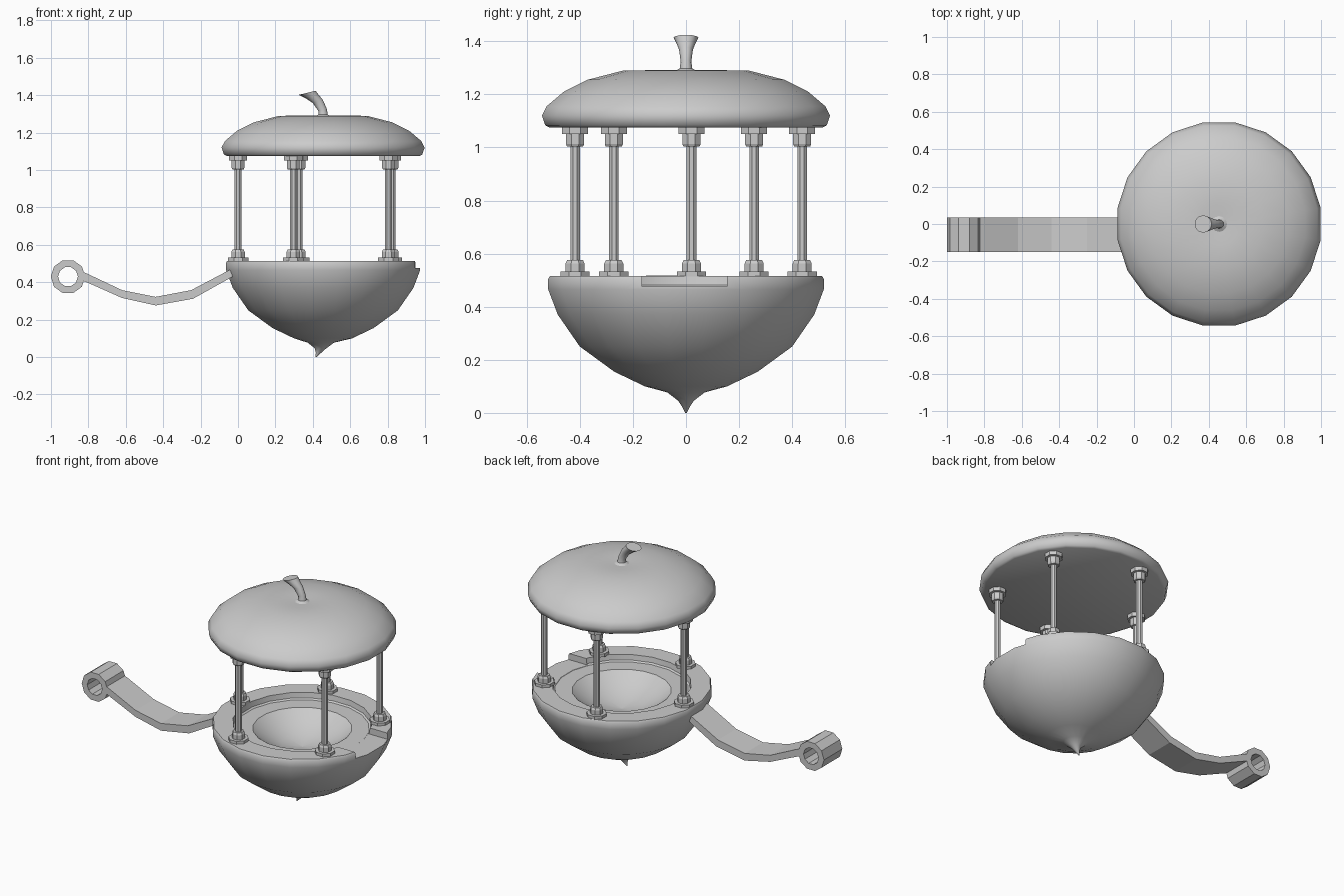
import bpy, bmesh, math

if "Cube" in bpy.data.objects:
    bpy.data.objects.remove(bpy.data.objects["Cube"])

CX = 0.455  # axis of the acorn body


def finish(name, bm, smooth=None):
    bmesh.ops.remove_doubles(bm, verts=bm.verts, dist=0.0005)
    bmesh.ops.recalc_face_normals(bm, faces=bm.faces)
    me = bpy.data.meshes.new(name)
    bm.to_mesh(me)
    bm.free()
    ob = bpy.data.objects.new(name, me)
    bpy.context.collection.objects.link(ob)
    if smooth:
        smooth_by(ob, smooth)
    return ob


def smooth_by(ob, angle):
    bpy.ops.object.select_all(action='DESELECT')
    ob.select_set(True)
    bpy.context.view_layer.objects.active = ob
    bpy.ops.object.shade_smooth_by_angle(angle=math.radians(angle))


def skin_rings(bm, rings, loop=False):
    """Bridge rings of points; cap both ends unless the rings form a loop."""
    vs = [[bm.verts.new(p) for p in r] for r in rings]
    n = len(vs[0])
    pairs = list(zip(vs, vs[1:])) + ([(vs[-1], vs[0])] if loop else [])
    for a, b in pairs:
        for i in range(n):
            j = (i + 1) % n
            bm.faces.new((a[i], a[j], b[j], b[i]))
    if not loop:
        bm.faces.new(vs[0][::-1])
        bm.faces.new(vs[-1])


def circle(x, y, z, r, n):
    R = r / math.cos(math.pi / n)
    return [(x + R * math.cos(2 * math.pi * (i + .5) / n),
             y + R * math.sin(2 * math.pi * (i + .5) / n), z) for i in range(n)]


def lathe(name, profile, n, smooth=None, x=CX, y=0):
    """Profile entries are (radius, z, optional x shift)."""
    bm = bmesh.new()
    skin_rings(bm, [circle(x + (p[2] if len(p) > 2 else 0), y, p[1], max(p[0], .001), n)
                    for p in profile])
    return finish(name, bm, smooth)


# cap of the acorn, slightly dimpled at the stem
lathe("cap_roof", [(.515, 1.075), (.53, 1.083), (.543, 1.12), (.525, 1.155),
                   (.46, 1.21), (.37, 1.255), (.235, 1.29), (.11, 1.291),
                   (.05, 1.287), (0, 1.285)], 20, 50)

# bowl with rim, ledge, central dish and bent tip
bowl = lathe("bowl", [
    (0, .355), (.12, .375), (.22, .425), (.285, .474), (.385, .474), (.395, .482),
    (.40, .515), (.513, .515), (.519, .505), (.519, .465), (.483, .37), (.40, .25),
    (.27, .155), (.155, .10), (.07, .077, -.012), (.03, .046, -.014),
    (.014, .022, -.025), (.003, 0, -.038)], 20, 35)

# pouring notch cut through the rim on the right
bm = bmesh.new()
skin_rings(bm, [[(x, y, z) for x, y in ((.78, -.165), (1.1, -.165), (1.1, .155), (.78, .155))]
                for z in (.4755, .6)])
cutter = finish("notch_cutter", bm)
cutter.hide_render = True
mod = bowl.modifiers.new("notch", 'BOOLEAN')
mod.operation = 'DIFFERENCE'
mod.solver = 'EXACT'
mod.object = cutter
bpy.context.view_layer.objects.active = bowl
bpy.ops.object.modifier_apply(modifier=mod.name)
bpy.data.objects.remove(cutter)
smooth_by(bowl, 35)

# five posts, each with a nut and washer at both ends
for k in range(5):
    a = math.radians(34 + 72 * k)
    px, py = .45 + .45 * math.cos(a), .005 + .45 * math.sin(a)
    lathe(f"post_{k + 1}", [
        (.055, .512), (.055, .533), (.036, .533), (.036, .562), (.030, .575), (.018, .575),
        (.018, 1.003), (.030, 1.003), (.034, 1.012), (.034, 1.05), (.049, 1.05),
        (.049, 1.077)], 8, None, px, py)

# curved stem, rings given by left and right points in the front view
bm = bmesh.new()
rings = []
for x0, z0, x1, z1, ry in ((.405, 1.282, .505, 1.282, .05), (.43, 1.297, .48, 1.297, .024),
                           (.43, 1.315, .474, 1.33, .02), (.40, 1.358, .452, 1.378, .026),
                           (.365, 1.382, .43, 1.403, .036), (.325, 1.402, .415, 1.424, .047)):
    ring = []
    for i in range(12):
        t = 2 * math.pi * i / 12
        c = (math.cos(t) + 1) / 2
        ring.append((x0 + (x1 - x0) * c, ry * math.sin(t), z0 + (z1 - z0) * c))
    rings.append(ring)
skin_rings(bm, rings)
finish("stem", bm, 45)

# hanging arm: flat strap extruded across y
Y0, Y1 = -.15, .035
top = [(-.845, .462), (-.80, .443), (-.62, .358), (-.44, .322), (-.25, .358), (-.03, .474)]
bot = [(-.845, .415), (-.80, .396), (-.62, .316), (-.44, .276), (-.24, .312), (-.02, .435)]
bm = bmesh.new()
skin_rings(bm, [[(x0, Y0, z0), (x0, Y1, z0), (x1, Y1, z1), (x1, Y0, z1)]
                for (x0, z0), (x1, z1) in zip(top, bot)])
finish("arm_strap", bm)

# pivot sleeve at the arm's end
bm = bmesh.new()
sides = 10
skin_rings(bm, [[(-.909 + r * math.cos(2 * math.pi * i / sides), y,
                  .43 + r * math.sin(2 * math.pi * i / sides)) for i in range(sides)]
                for r, y in ((.092, Y0), (.092, Y1), (.053, Y1), (.053, Y0))], loop=True)
finish("arm_sleeve", bm)
